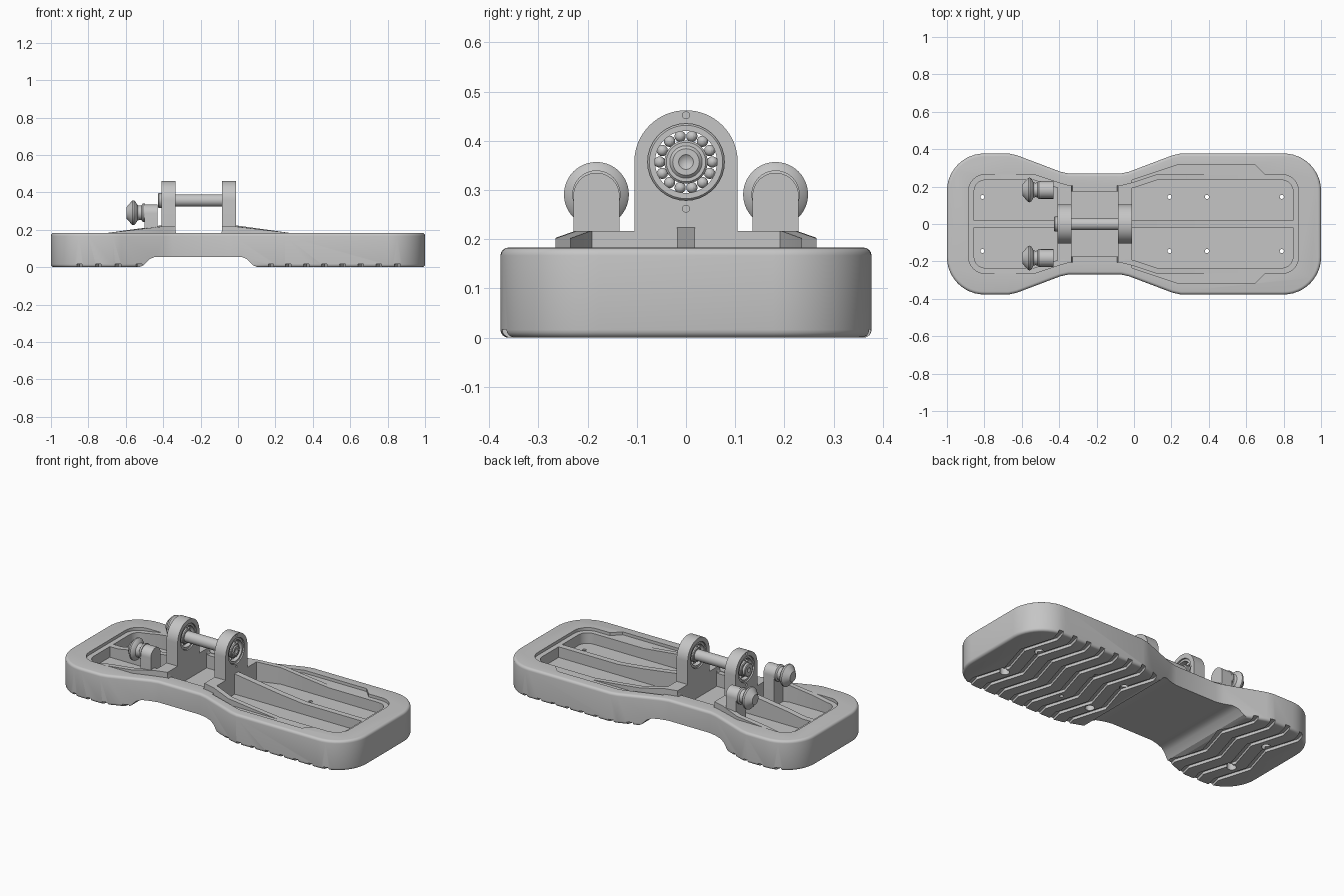
import bpy, bmesh, math
from mathutils import Vector, Matrix

cube = bpy.data.objects.get("Cube")
if cube:
    bpy.data.objects.remove(cube, do_unlink=True)

grey = bpy.data.materials.new("plain grey")
grey.use_nodes = True
COLOUR = (0.56, 0.56, 0.56, 1)
grey.diffuse_color = COLOUR
grey.node_tree.nodes["Principled BSDF"].inputs["Base Color"].default_value = COLOUR


def finish(name, bm):
    bmesh.ops.recalc_face_normals(bm, faces=bm.faces)
    mesh = bpy.data.meshes.new(name)
    bm.to_mesh(mesh)
    bm.free()
    mesh.materials.append(grey)
    ob = bpy.data.objects.new(name, mesh)
    bpy.context.collection.objects.link(ob)
    shade(ob)
    return ob


def shade(ob):
    bpy.ops.object.select_all(action='DESELECT')
    ob.select_set(True)
    bpy.context.view_layer.objects.active = ob
    bpy.ops.object.shade_smooth_by_angle(angle=math.radians(25))


def prism(name, points, low, high, axis='Z', fillet=0):
    """Extrude a closed outline: XY along z, XZ along y, or YZ along x."""
    place = {'Z': lambda a, b, h: (a, b, h), 'Y': lambda a, b, h: (a, h, b),
             'X': lambda a, b, h: (h, a, b)}[axis]
    bm = bmesh.new()
    rings = [[bm.verts.new(place(a, b, h)) for a, b in points] for h in (low, high)]
    n = len(points)
    caps = [bm.faces.new(r) for r in rings]
    for i in range(n):
        j = (i + 1) % n
        bm.faces.new((rings[0][i], rings[0][j], rings[1][j], rings[1][i]))
    if fillet:
        bmesh.ops.recalc_face_normals(bm, faces=bm.faces)
        edges = [e for f in caps for e in f.edges]
        bmesh.ops.bevel(bm, geom=edges, offset=fillet, segments=4, profile=0.5, affect='EDGES')
    return finish(name, bm)


def box(name, x, y, z):
    return prism(name, [(x[0], y[0]), (x[1], y[0]), (x[1], y[1]), (x[0], y[1])], *z)


def lathe(name, profile, y, z, sides=40, closed=False):
    """Spin (x, radius) pairs about an axis along x."""
    bm = bmesh.new()
    verts = [bm.verts.new((x, y + r, z)) for x, r in profile]
    pairs = list(zip(verts, verts[1:])) + ([(verts[-1], verts[0])] if closed else [])
    edges = [bm.edges.new(p) for p in pairs]
    bmesh.ops.spin(bm, geom=verts + edges, cent=(0, y, z), axis=(1, 0, 0),
                   angle=math.tau, steps=sides, use_merge=True)
    bmesh.ops.remove_doubles(bm, verts=bm.verts, dist=0.0002)
    return finish(name, bm)


def arc(cx, cy, r, start, end, steps=12):
    angles = [math.radians(start + (end - start) * i / steps) for i in range(steps + 1)]
    return [(cx + r * math.cos(a), cy + r * math.sin(a)) for a in angles]


def mirrored(half):
    return half + [(x, -y) for x, y in reversed(half)]


def offset(points, d):
    """Move a counter-clockwise outline inward by d."""
    out = []
    n = len(points)
    for i in range(n):
        p, q, r = (Vector(points[k % n]) for k in (i - 1, i, i + 1))
        a, b = (q - p).normalized(), (r - q).normalized()
        na, nb = Vector((-a.y, a.x)), Vector((-b.y, b.x))
        out.append(tuple(q + (na + nb) * d / (1 + na.dot(nb))))
    return out


def cut(ob, cutter):
    mod = ob.modifiers.new("cut", 'BOOLEAN')
    mod.operation, mod.solver, mod.object = 'DIFFERENCE', 'EXACT', cutter
    bpy.ops.object.select_all(action='DESELECT')
    bpy.context.view_layer.objects.active = ob
    ob.select_set(True)
    bpy.ops.object.modifier_apply(modifier=mod.name)
    bpy.data.objects.remove(cutter, do_unlink=True)


def drill(ob, x, y, r, low, high):
    cut(ob, prism("drill", arc(x, y, r, 0, 345, 23), low, high))


# Sole with arch
FLOOR, LEDGE, RIM, SADDLE = 0.1, 0.165, 0.183, 0.217
sole_half = (arc(0.8, 0.177, 0.2, 0, 90) + [(0.25, 0.377), (0.205, 0.367), (-0.025, 0.28), (-0.07, 0.27),
             (-0.35, 0.27), (-0.395, 0.28), (-0.625, 0.367), (-0.67, 0.377)] + arc(-0.8, 0.177, 0.2, 90, 180))
sole = prism("sole", mirrored(sole_half), 0, RIM, fillet=0.016)
arch = [(-0.53, -0.05), (-0.53, 0), (-0.505, 0.01), (-0.475, 0.042), (-0.445, 0.055),
        (0.02, 0.055), (0.05, 0.042), (0.08, 0.01), (0.105, 0), (0.105, -0.05)]
cut(sole, prism("arch_cutter", arch, -0.5, 0.5, 'Y'))

# Tray pocket and shallow side recesses
tray_half = (arc(0.79, 0.175, 0.09, 0, 90, 8) + [(0.45, 0.265), (0.28, 0.265), (0.12, 0.265),
             (-0.01, 0.222), (-0.08, 0.205), (-0.09, 0.205), (-0.33, 0.205), (-0.34, 0.205),
             (-0.41, 0.225), (-0.53, 0.265), (-0.7, 0.265)] + arc(-0.795, 0.175, 0.09, 90, 180, 8))
tray = mirrored(tray_half)
cut(sole, prism("pocket_cutter", tray, FLOOR, 0.4))
for s in (1, -1):
    recess = [(-0.01, 0.2), (-0.01, 0.235), (0.23, 0.315), (0.65, 0.315), (0.7, 0.264), (0.7, 0.2)]
    cut(sole, prism("recess_cutter", [(x, s * y) for x, y in recess], LEDGE, 0.4))

# Zigzag tread grooves
zigzag = [(0, -0.42), (0.03, -0.3), (-0.03, -0.1), (0.03, 0.1), (-0.03, 0.3), (0, 0.42)]
for gx in [0.16 + 0.097 * i for i in range(8)] + [-0.86 + 0.103 * i for i in range(4)]:
    left = [(gx + x - 0.015, y) for x, y in zigzag]
    right = [(gx + x + 0.015, y) for x, y in reversed(zigzag)]
    cut(sole, prism("groove_cutter", left + right, -0.02, 0.017))

# Screw holes, counterbored except the middle pair
for x in (-0.81, 0.19, 0.39, 0.79):
    for y in (-0.145, 0.145):
        drill(sole, x, y, 0.011, -0.1, 0.3)
        if x != 0.39:
            drill(sole, x, y, 0.026, -0.1, 0.04)
shade(sole)


def wall_top(x):
    if -0.335 < x < -0.085:
        return 0.18
    if x > 0.28:
        return LEDGE + (RIM - LEDGE) * max(0, (0.45 - x) / 0.17)
    if x < -0.7:
        return LEDGE + (RIM - LEDGE) * max(0, (x + 0.8) / 0.1)
    t = (x + 0.7) / 0.29 if x < -0.2 else (0.28 - x) / 0.29
    return RIM + (SADDLE - RIM) * min(t, 1)


# Tray wall that rises towards the ankle
bm = bmesh.new()
rings = [[bm.verts.new((x, y, wall_top(o[0]) if top else FLOOR - 0.01))
          for (x, y), o in zip(loop, tray)]
         for loop, top in ((tray, 0), (tray, 1), (offset(tray, 0.03), 1), (offset(tray, 0.03), 0))]
for i in range(len(tray)):
    j = (i + 1) % len(tray)
    for a, b in zip(rings, rings[1:] + rings[:1]):
        bm.faces.new((a[i], a[j], b[j], b[i]))
finish("tray_wall", bm)

# Centre ribs with sloped gussets
for name, end, low, flat, ear in (("heel_rib", -0.87, -0.8, -0.7, -0.4), ("toe_rib", 0.865, 0.45, 0.28, -0.02)):
    prism(name, [(end, 0.08), (end, LEDGE), (low, LEDGE), (flat, RIM), (ear, 0.225), (ear, 0.08)],
          -0.018, 0.018, 'Y')

# Ankle ears, bearings and cross walls
AXLE = 0.357
for name, x0, x1, outer in (("heel", -0.41, -0.335, -0.41), ("toe", -0.085, -0.01, -0.01)):
    box(name + "_cross_wall", (x0, x1), (-0.205, 0.205), (0.08, SADDLE))
    outline = [(-0.105, 0.08), (0.105, 0.08)] + arc(0, AXLE, 0.105, 0, 180, 32)
    ear = prism(name + "_ear", outline, x0, x1, 'X')
    cut(ear, prism("bore_cutter", arc(0, AXLE, 0.078, 0, 350, 35), x0 - 0.1, x1 + 0.1, 'X'))
    for z in (AXLE + 0.095, AXLE - 0.095):
        cut(ear, prism("screw_cutter", arc(0, z, 0.007, 0, 345, 23), outer - 0.02, outer + 0.02, 'X'))
    shade(ear)
    a, b = x0 + 0.006, x1 - 0.006
    for part, r0, r1 in (("outer_race", 0.063, 0.0785), ("inner_race", 0.03, 0.044)):
        lathe(f"{name}_{part}", [(a, r0), (a, r1 - 0.004), (a + 0.004, r1), (b - 0.004, r1),
                                 (b, r1 - 0.004), (b, r0)], 0, AXLE, closed=True)
    bm = bmesh.new()
    for i in range(14):
        t = math.tau * (i + 0.5) / 14
        spot = ((x0 + x1) / 2, 0.0535 * math.sin(t), AXLE + 0.0535 * math.cos(t))
        bmesh.ops.create_uvsphere(bm, u_segments=14, v_segments=8, radius=0.0114,
                                  matrix=Matrix.Translation(spot))
    finish(name + "_bearing_balls", bm)

# Axle with flanged heel end and countersunk centre
lathe("axle", [(-0.415, 0), (-0.427, 0.014), (-0.427, 0.036), (-0.423, 0.04), (-0.41, 0.04),
               (-0.405, 0.033), (-0.016, 0.033), (-0.01, 0.027), (-0.01, 0.015), (-0.022, 0)], 0, AXLE)

# Heel rollers on posts
for side, y in (("left", 0.182), ("right", -0.182)):
    outline = [(y - 0.047, 0.08), (y + 0.047, 0.08)] + arc(y, 0.288, 0.047, 0, 180, 20)
    prism(side + "_roller_post", outline, -0.5, -0.43, 'X')
    lathe(side + "_roller", [(-0.597, 0), (-0.597, 0.03), (-0.59, 0.037), (-0.574, 0.056), (-0.565, 0.065),
                             (-0.556, 0.066), (-0.548, 0.06), (-0.538, 0.042), (-0.528, 0.038),
                             (-0.516, 0.04), (-0.509, 0.049), (-0.498, 0.049), (-0.49, 0)], y, 0.291)
